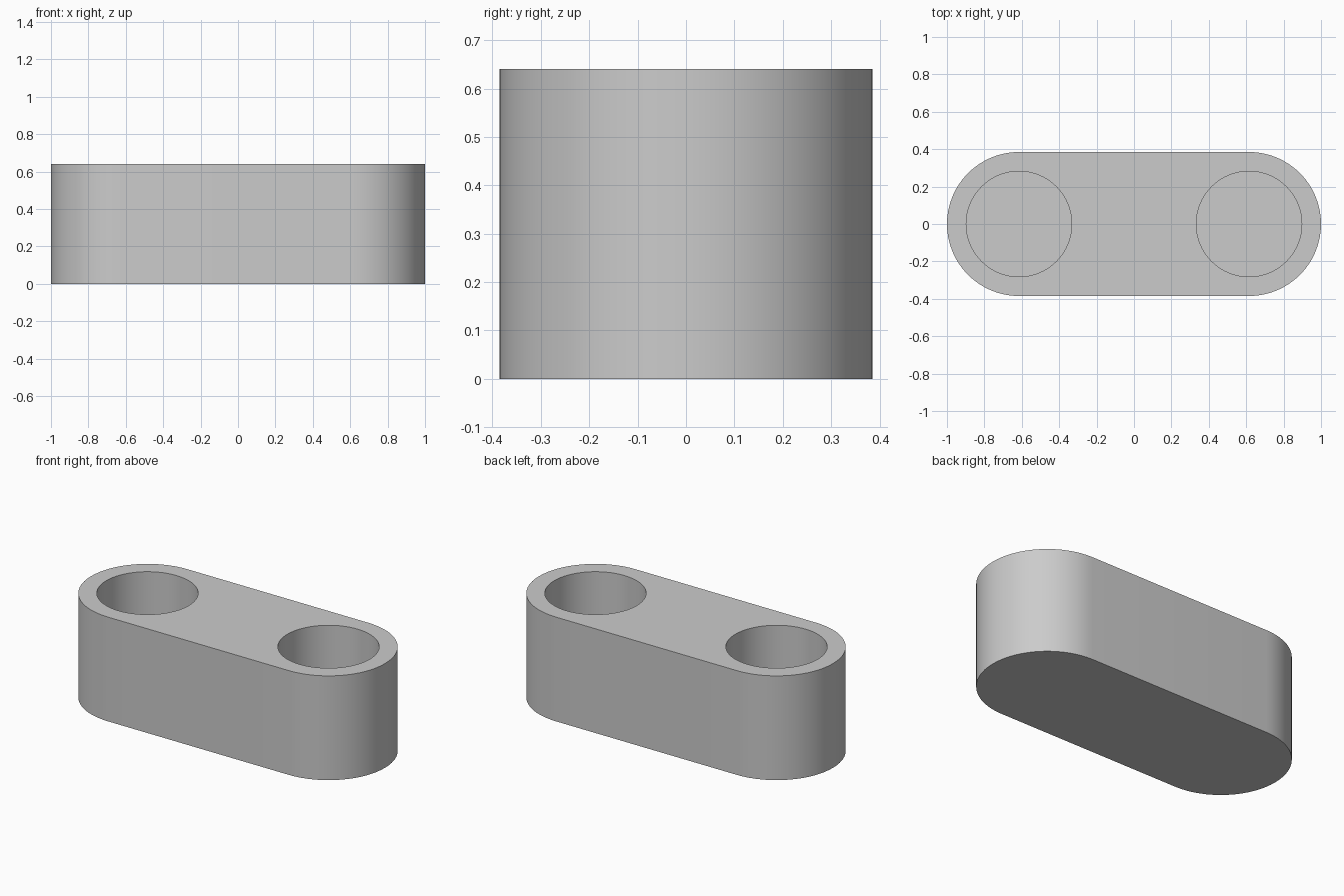
import bpy, bmesh
from math import pi, sin, cos, radians

HEIGHT = 0.64
END_R = 0.385
HOLE_R = 0.282
CENTRE_X = 1 - END_R
FLOOR = 0.10
SEG = 64

cube = bpy.data.objects.get("Cube")
if cube:
    bpy.data.objects.remove(cube, do_unlink=True)

grey = bpy.data.materials.new("plain grey")
grey.use_nodes = True
colour = (0.6, 0.6, 0.6, 1)
grey.diffuse_color = colour
grey.node_tree.nodes["Principled BSDF"].inputs["Base Color"].default_value = colour


def arc(cx, radius, start, sweep, count):
    return [(cx + radius * cos(start + sweep * i / count),
             radius * sin(start + sweep * i / count)) for i in range(count + 1)]


def prism(name, outline, z0, z1):
    """Extrude a closed outline upwards from z0 to z1."""
    bm = bmesh.new()
    face = bm.faces.new([bm.verts.new((x, y, z0)) for x, y in outline])
    top = bmesh.ops.extrude_face_region(bm, geom=[face])["geom"]
    verts = [g for g in top if isinstance(g, bmesh.types.BMVert)]
    bmesh.ops.translate(bm, verts=verts, vec=(0, 0, z1 - z0))
    bmesh.ops.recalc_face_normals(bm, faces=bm.faces)
    mesh = bpy.data.meshes.new(name)
    bm.to_mesh(mesh)
    bm.free()
    mesh.materials.append(grey)
    obj = bpy.data.objects.new(name, mesh)
    bpy.context.collection.objects.link(obj)
    return obj


# Body: a block with two rounded ends
outline = (arc(CENTRE_X, END_R, -pi / 2, pi, SEG // 2)
           + arc(-CENTRE_X, END_R, pi / 2, pi, SEG // 2))
body = prism("holder_body", outline, 0, HEIGHT)

# Two blind round sockets, open at the top
cutters = []
for side, x in (("left", CENTRE_X), ("right", -CENTRE_X)):
    circle = arc(x, HOLE_R, 0, 2 * pi, SEG)[:-1]
    cutter = prism(side + "_socket_cutter", circle, FLOOR, HEIGHT + 0.1)
    cutter.hide_render = True
    cutters.append(cutter)
    cut = body.modifiers.new(side + " socket", "BOOLEAN")
    cut.operation = "DIFFERENCE"
    cut.solver = "EXACT"
    cut.object = cutter

# Apply the cuts, then smooth the curved walls
bpy.ops.object.select_all(action="DESELECT")
body.select_set(True)
bpy.context.view_layer.objects.active = body
for name in [m.name for m in body.modifiers]:
    bpy.ops.object.modifier_apply(modifier=name)
for cutter in cutters:
    bpy.data.objects.remove(cutter, do_unlink=True)
bpy.ops.object.shade_smooth_by_angle(angle=radians(30))
